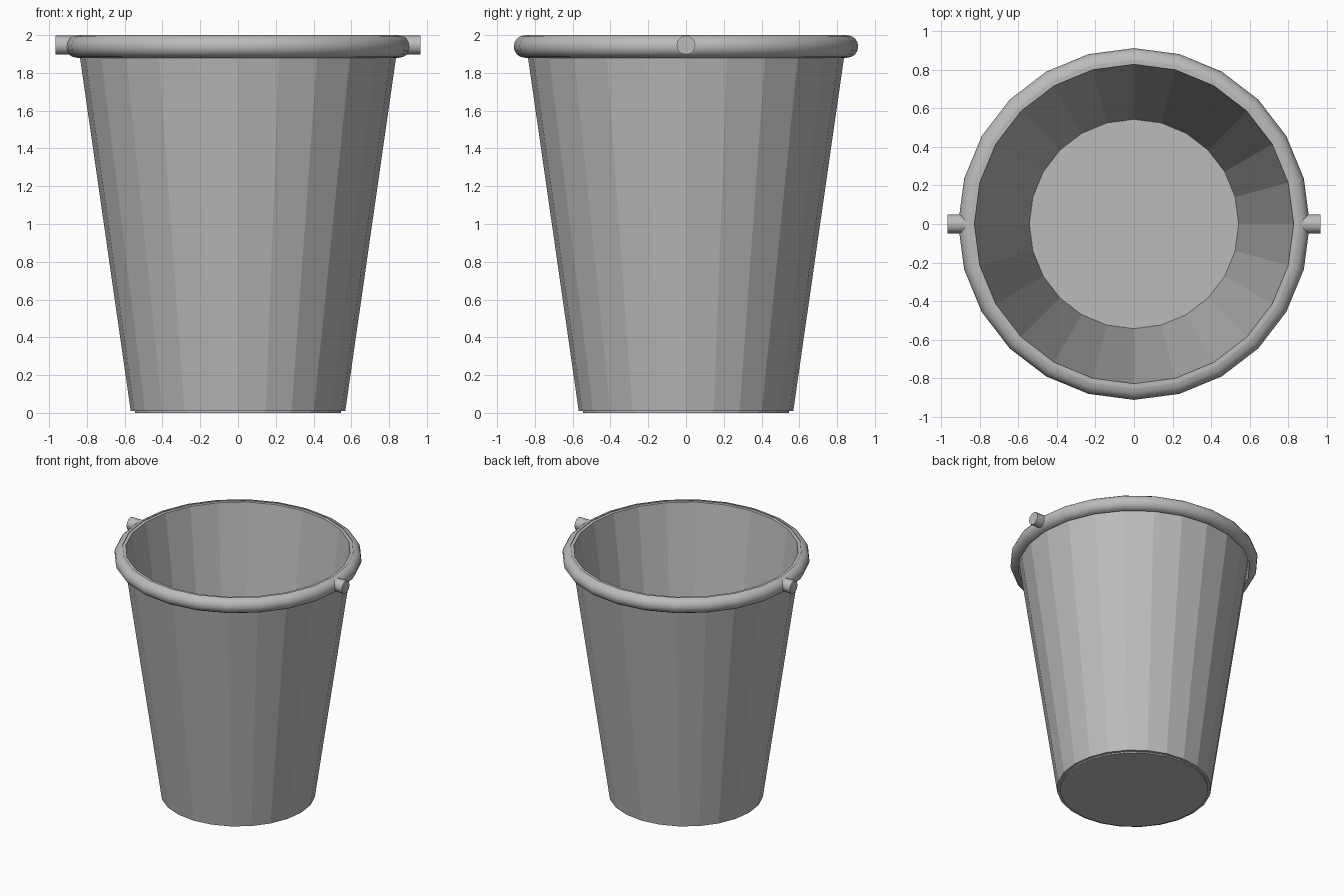
import bpy, bmesh, math
from mathutils import Matrix

if "Cube" in bpy.data.objects:
    bpy.data.objects.remove(bpy.data.objects["Cube"])

SIDES = 24

grey = bpy.data.materials.new("bucket grey")
grey.use_nodes = True
COLOR = (0.5, 0.5, 0.5, 1)
grey.diffuse_color = COLOR
grey.node_tree.nodes["Principled BSDF"].inputs["Base Color"].default_value = COLOR


def finish(name, bm):
    """Turn a bmesh into a named grey object."""
    bmesh.ops.recalc_face_normals(bm, faces=bm.faces)
    mesh = bpy.data.meshes.new(name)
    bm.to_mesh(mesh)
    bm.free()
    mesh.materials.append(grey)
    obj = bpy.data.objects.new(name, mesh)
    bpy.context.collection.objects.link(obj)
    return obj


def lathe(name, profile):
    """Revolve a closed (radius, height) profile around z."""
    bm = bmesh.new()
    rings = []
    for i in range(SIDES):
        a = math.tau * i / SIDES
        rings.append([bm.verts.new((r * math.cos(a), r * math.sin(a), z)) for r, z in profile])
    n = len(profile)
    for i in range(SIDES):
        a, b = rings[i], rings[(i + 1) % SIDES]
        for j in range(n):
            k = (j + 1) % n
            bm.faces.new((a[j], b[j], b[k], a[k]))
    return finish(name, bm)


def cylinder(name, radius, depth, sides, matrix):
    bm = bmesh.new()
    bmesh.ops.create_cone(bm, cap_ends=True, segments=sides, radius1=radius,
                          radius2=radius, depth=depth, matrix=matrix)
    return finish(name, bm)


def smooth(obj, degrees):
    """Smooth gentle edges and keep steeper ones sharp."""
    bpy.ops.object.select_all(action="DESELECT")
    obj.select_set(True)
    bpy.context.view_layer.objects.active = obj
    bpy.ops.object.shade_smooth_by_angle(angle=math.radians(degrees))


# Tapered faceted wall
lathe("bucket_wall", [(0.568, 0.01), (0.853, 1.995), (0.828, 1.995), (0.542, 0.01)])

# Floor plate
cylinder("bucket_floor", 0.546, 0.015, SIDES, Matrix.Translation((0, 0, 0.0075)))

# Half-round rolled rim, smooth across the roll and creased between segments
arc = [math.pi * (i / 8 - 0.5) for i in range(9)]
rim = lathe("rolled_rim", [(0.852 + 0.06 * math.cos(a), 1.94 + 0.06 * math.sin(a)) for a in arc])
smooth(rim, 40)
step = math.tau / SIDES
sharp = rim.data.attributes.get("sharp_edge") or rim.data.attributes.new("sharp_edge", "BOOLEAN", "EDGE")
for edge in rim.data.edges:
    p, q = (rim.data.vertices[v].co for v in edge.vertices)
    same_spoke = abs(math.atan2(p.y, p.x) - math.atan2(q.y, q.x)) < step / 2
    if same_spoke:
        sharp.data[edge.index].value = True

# Handle pegs on both sides
for side, sign in (("left", 1), ("right", -1)):
    place = Matrix.Translation((sign * 0.917, 0, 1.947)) @ Matrix.Rotation(math.pi / 2, 4, "Y")
    smooth(cylinder(side + "_handle_peg", 0.05, 0.1, 12, place), 40)
